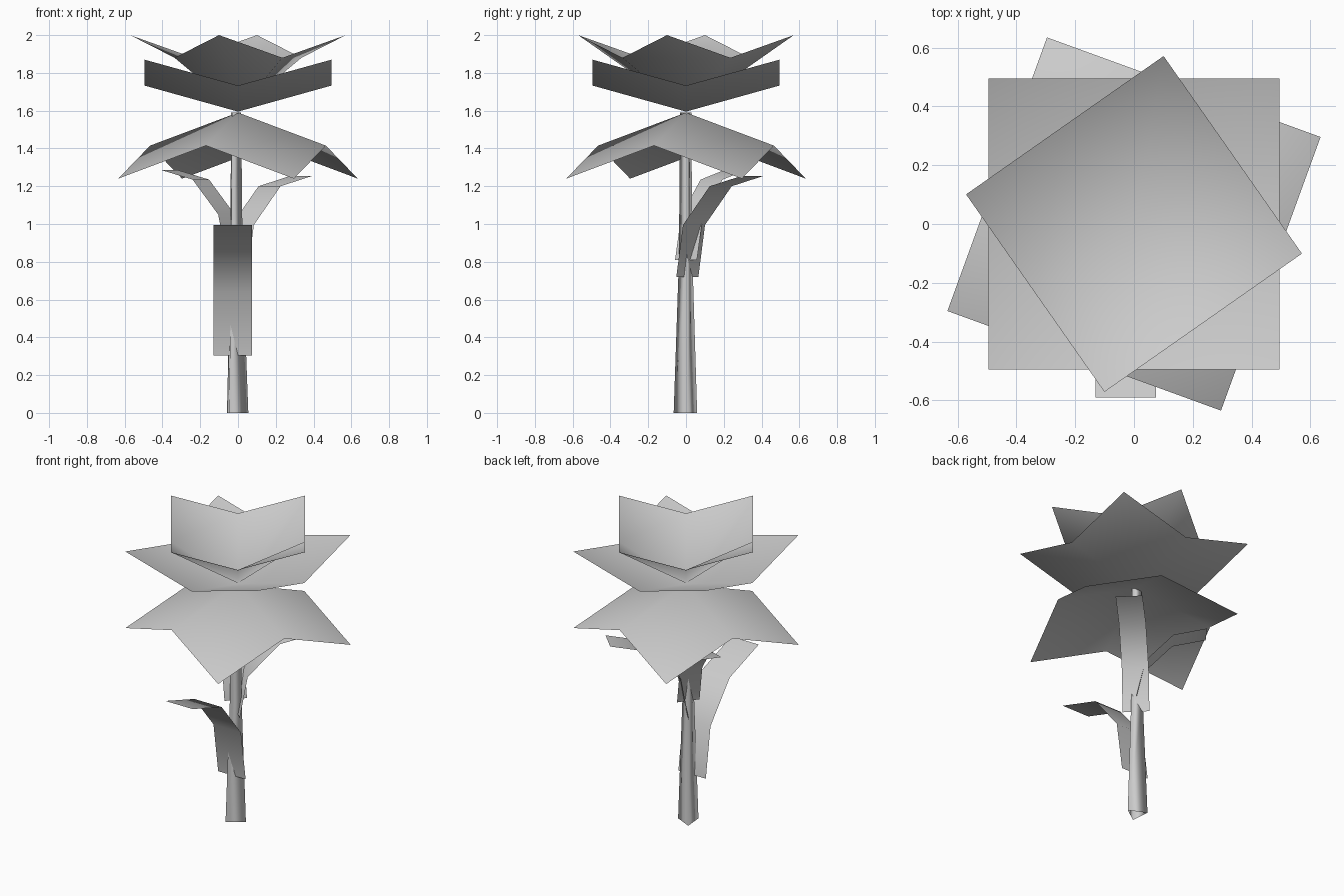
import bpy, bmesh
from math import sin, cos, radians

cube = bpy.data.objects.get("Cube")
if cube:
    bpy.data.objects.remove(cube, do_unlink=True)

# Single plain grey material
grey = bpy.data.materials.new("plain_grey")
grey.use_nodes = True
grey.diffuse_color = (0.6, 0.6, 0.6, 1)
grey.node_tree.nodes["Principled BSDF"].inputs["Base Color"].default_value = (0.6, 0.6, 0.6, 1)

STEM_X = -0.017


def finish(name, bm, flip=False):
    if flip:
        bmesh.ops.reverse_faces(bm, faces=bm.faces[:])
    mesh = bpy.data.meshes.new(name)
    bm.to_mesh(mesh)
    bm.free()
    mesh.materials.append(grey)
    mesh.shade_smooth()
    obj = bpy.data.objects.new(name, mesh)
    bpy.context.collection.objects.link(obj)
    return obj


def petal_sheet(name, half, turn, centre_z, mid_z, corner_z):
    """Square two-by-two sheet, folded up or down around its centre."""
    bm = bmesh.new()
    heights = (centre_z, mid_z, corner_z)
    grid = [[bm.verts.new((i * half, j * half, heights[abs(i) + abs(j)]))
             for i in (-1, 0, 1)] for j in (-1, 0, 1)]
    for j in range(2):
        for i in range(2):
            bm.faces.new((grid[j][i], grid[j][i + 1],
                          grid[j + 1][i + 1], grid[j + 1][i]))
    obj = finish(name, bm)
    obj.rotation_euler.z = radians(turn)


def leaf(name, angle, width, profile, origin_x=STEM_X):
    """Bent strip following a (distance, height) profile outward."""
    bm = bmesh.new()
    a = radians(angle)
    rows = []
    for r, z in profile:
        rows.append([bm.verts.new((origin_x + r * cos(a) - s * sin(a),
                                   r * sin(a) + s * cos(a), z))
                     for s in (-width / 2, width / 2)])
    for lo, hi in zip(rows, rows[1:]):
        bm.faces.new((lo[0], hi[0], hi[1], lo[1]))
    finish(name, bm)


# Flower head: drooping lower sheet, shallow middle sheet, steep inner sheet
petal_sheet("lower_petals", 0.495, -20, 1.59, 1.415, 1.24)
petal_sheet("middle_petals", 0.495, 0, 1.595, 1.733, 1.87)
petal_sheet("inner_petals", 0.41, 35, 1.6, 1.88, 2.0)

# Leaves
leaf("front_leaf", -90, 0.205,
     [(0.025, 0.305), (0.075, 0.64), (0.28, 0.89), (0.59, 0.995)], -0.028)
leaf("left_leaf", 45, 0.165,
     [(0.01, 0.72), (0.06, 0.995), (0.26, 1.2), (0.5, 1.255)])
leaf("right_leaf", 143, 0.145,
     [(0.0, 0.81), (0.055, 1.05), (0.225, 1.235), (0.43, 1.285)])

# Three-sided tapering stem, open at both ends
bm = bmesh.new()
rings = []
for radius, z in [(0.072, 0), (0.042, 0.8), (0.034, 1.59)]:
    rings.append([bm.verts.new((STEM_X + radius * cos(radians(5 + 120 * k)),
                                radius * sin(radians(5 + 120 * k)), z))
                  for k in range(3)])
for lo, hi in zip(rings, rings[1:]):
    for k in range(3):
        n = (k + 1) % 3
        bm.faces.new((lo[k], lo[n], hi[n], hi[k]))
finish("stem", bm)
